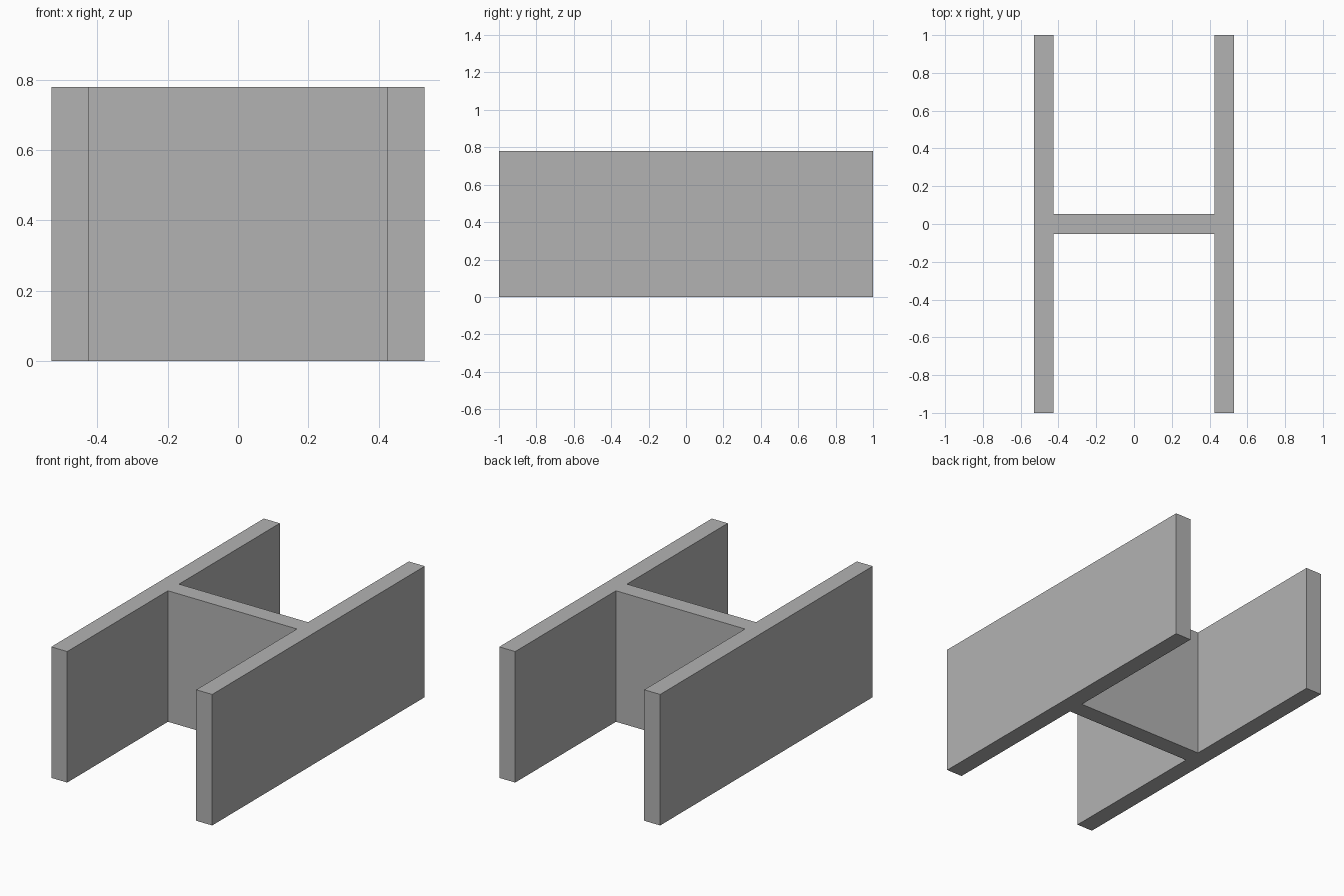
import bpy
import bmesh

cube = bpy.data.objects.get("Cube")
if cube:
    bpy.data.objects.remove(cube, do_unlink=True)

# Main dimensions
OUTER_X, INNER_X = 0.53, 0.425
HALF_LENGTH, HALF_WEB, HEIGHT = 1.0, 0.052, 0.78

# Plain grey finish
grey = bpy.data.materials.new("plain_grey")
grey.use_nodes = True
colour = (0.45, 0.45, 0.45, 1)
grey.diffuse_color = colour
grey.node_tree.nodes["Principled BSDF"].inputs["Base Color"].default_value = colour

# H-shaped outline: one quarter, mirrored around both axes
quarter = [(OUTER_X, HALF_LENGTH), (INNER_X, HALF_LENGTH), (INNER_X, HALF_WEB)]
half = quarter + [(-x, y) for x, y in reversed(quarter)]
outline = half + [(-x, -y) for x, y in half]

# Beam: outline extruded upwards
bm = bmesh.new()
base = bm.faces.new([bm.verts.new((x, y, 0)) for x, y in outline])
extruded = bmesh.ops.extrude_face_region(bm, geom=[base], use_keep_orig=True)
top_verts = [g for g in extruded["geom"] if isinstance(g, bmesh.types.BMVert)]
bmesh.ops.translate(bm, vec=(0, 0, HEIGHT), verts=top_verts)
bmesh.ops.recalc_face_normals(bm, faces=bm.faces)

mesh = bpy.data.meshes.new("h_beam")
bm.to_mesh(mesh)
bm.free()
mesh.materials.append(grey)
beam = bpy.data.objects.new("h_beam", mesh)
bpy.context.collection.objects.link(beam)
